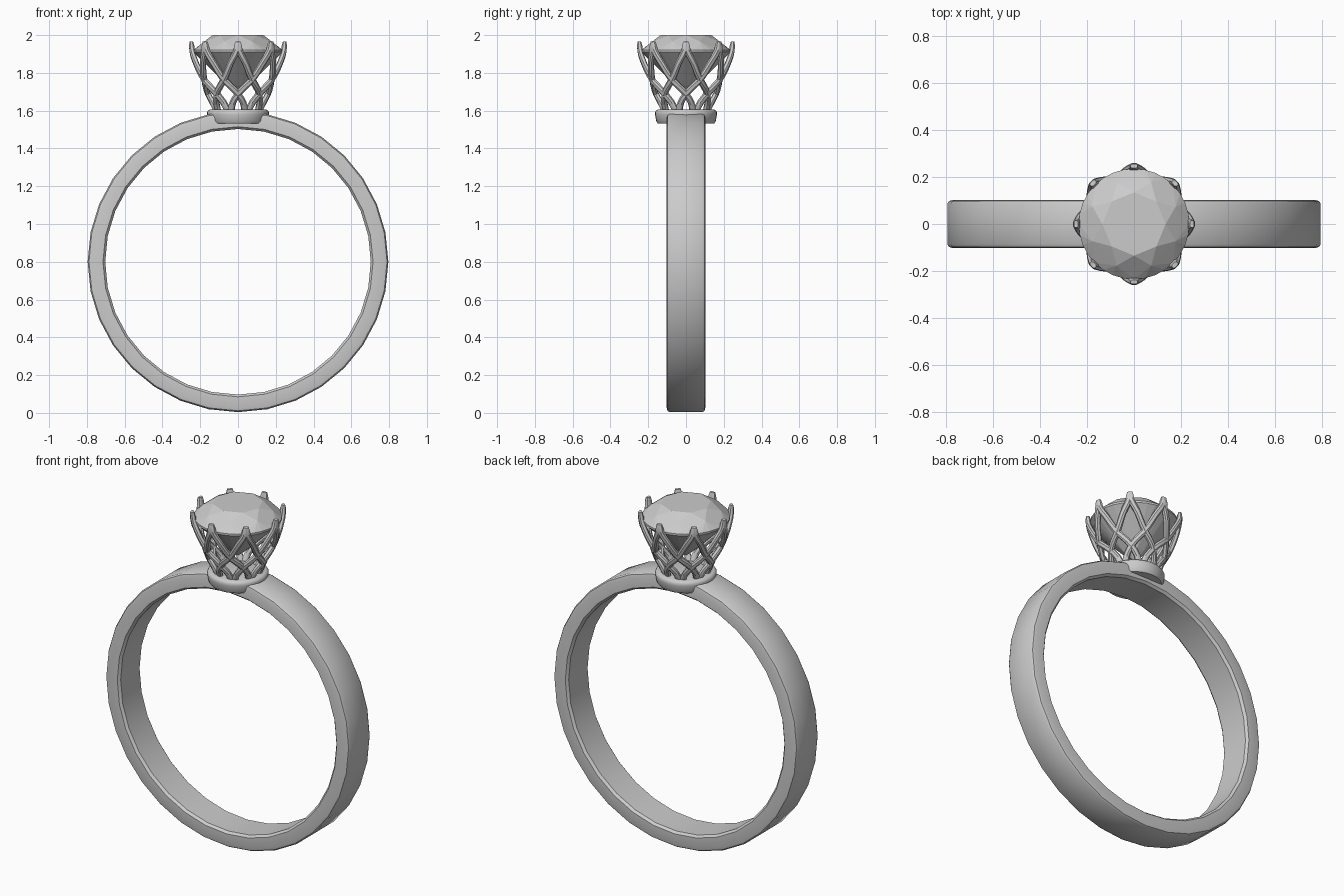
import bpy, bmesh, math
from mathutils import Vector

if "Cube" in bpy.data.objects:
    bpy.data.objects.remove(bpy.data.objects["Cube"])

TAU = math.tau


def finish(bm, name, angle=None):
    bmesh.ops.recalc_face_normals(bm, faces=bm.faces)
    me = bpy.data.meshes.new(name)
    bm.to_mesh(me)
    bm.free()
    ob = bpy.data.objects.new(name, me)
    bpy.context.collection.objects.link(ob)
    if angle:
        bpy.ops.object.select_all(action='DESELECT')
        ob.select_set(True)
        bpy.context.view_layer.objects.active = ob
        bpy.ops.object.shade_smooth_by_angle(angle=math.radians(angle))
    return ob


def skin(bm, rings, closed):
    """Bridge successive rings of points with quads."""
    vs = [[bm.verts.new(p) for p in r] for r in rings]
    n = len(vs[0])
    for i in range(len(vs) if closed else len(vs) - 1):
        a, b = vs[i], vs[(i + 1) % len(vs)]
        for j in range(n):
            k = (j + 1) % n
            bm.faces.new((a[j], a[k], b[k], b[j]))
    if not closed:
        bm.faces.new(vs[0])
        bm.faces.new(vs[-1])


def interp(table, z):
    """Smooth (Catmull-Rom) lookup in a list of (z, value)."""
    for i in range(len(table) - 1):
        (z0, v0), (z1, v1) = table[i], table[i + 1]
        if z1 <= z <= z0:
            t = (z - z0) / (z1 - z0)
            p = table[max(i - 1, 0)]
            q = table[min(i + 2, len(table) - 1)]
            m0 = (v1 - p[1]) / (z1 - p[0]) * (z1 - z0)
            m1 = (q[1] - v0) / (q[0] - z0) * (z1 - z0)
            return ((2*t**3 - 3*t*t + 1) * v0 + (t**3 - 2*t*t + t) * m0
                    + (3*t*t - 2*t**3) * v1 + (t**3 - t*t) * m1)
    return table[-1][1]


# finger band: bevelled rectangular section swept round the y axis
prof = [(.703, -.088), (.715, -.102), (.775, -.102), (.789, -.098), (.796, -.086),
        (.796, .086), (.789, .098), (.775, .102), (.715, .102), (.703, .088)]
bm = bmesh.new()
skin(bm, [[(r * math.sin(a), y, .8 + r * math.cos(a)) for r, y in prof]
          for a in [TAU * i / 32 for i in range(32)]], True)
finish(bm, "band", 40)

# round seat on top of the band
seat = [(.150, 1.533), (.158, 1.545), (.164, 1.58), (.164, 1.592), (.158, 1.602), (.148, 1.606)]
bm = bmesh.new()
skin(bm, [[(r * math.cos(TAU * i / 32), r * math.sin(TAU * i / 32), z) for i in range(32)]
          for r, z in seat], False)
finish(bm, "seat", 40)

# woven basket: 8 claws, each splitting into two crossing strands
radius = [(1.965, .247), (1.90, .240), (1.80, .208), (1.70, .164), (1.60, .118)]
sweep = [(1.965, .5), (1.915, 2), (1.86, 9), (1.765, 22.5), (1.695, 43), (1.64, 57), (1.595, 63)]


def centre(z, start, side):
    a = start + side * math.radians(interp(sweep, z))
    r = interp(radius, z)
    return Vector((r * math.cos(a), r * math.sin(a), z))


def strand(bm, start, side, steps=16):
    rings = []
    for i in range(steps + 1):
        z = 1.965 - .367 * i / steps
        p = centre(z, start, side)
        t = (centre(max(z - .004, 1.596), start, side)
             - centre(min(z + .004, 1.965), start, side)).normalized()
        out = Vector((p.x, p.y, 0)).normalized()
        w = t.cross(out).normalized()
        n = w.cross(t).normalized()
        hw, hn = (.0165, .014) if i else (.012, .009)
        sec = [(-1, -.5), (-.5, -1), (.5, -1), (1, -.5), (1, .5), (.5, 1), (-.5, 1), (-1, .5)]
        rings.append([p + w * (u * hw) + n * (v * hn) for u, v in sec])
    skin(bm, rings, False)


bm = bmesh.new()
for k in range(8):
    for side in (-1, 1):
        strand(bm, TAU * k / 8, side)
finish(bm, "claw_basket", 40)

# brilliant-cut stone: hull of table, crown, girdle, pavilion and tip
bm = bmesh.new()
for n, off, r, z in [(8, 0, .135, 2.0), (8, .5, .192, 1.967), (32, 0, .236, 1.921),
                     (32, 0, .236, 1.910), (8, .5, .06, 1.733), (1, 0, 0, 1.685)]:
    for i in range(n):
        a = TAU * (i + off) / n
        bm.verts.new((r * math.cos(a), r * math.sin(a), z))
bmesh.ops.convex_hull(bm, input=bm.verts)
finish(bm, "gemstone")
